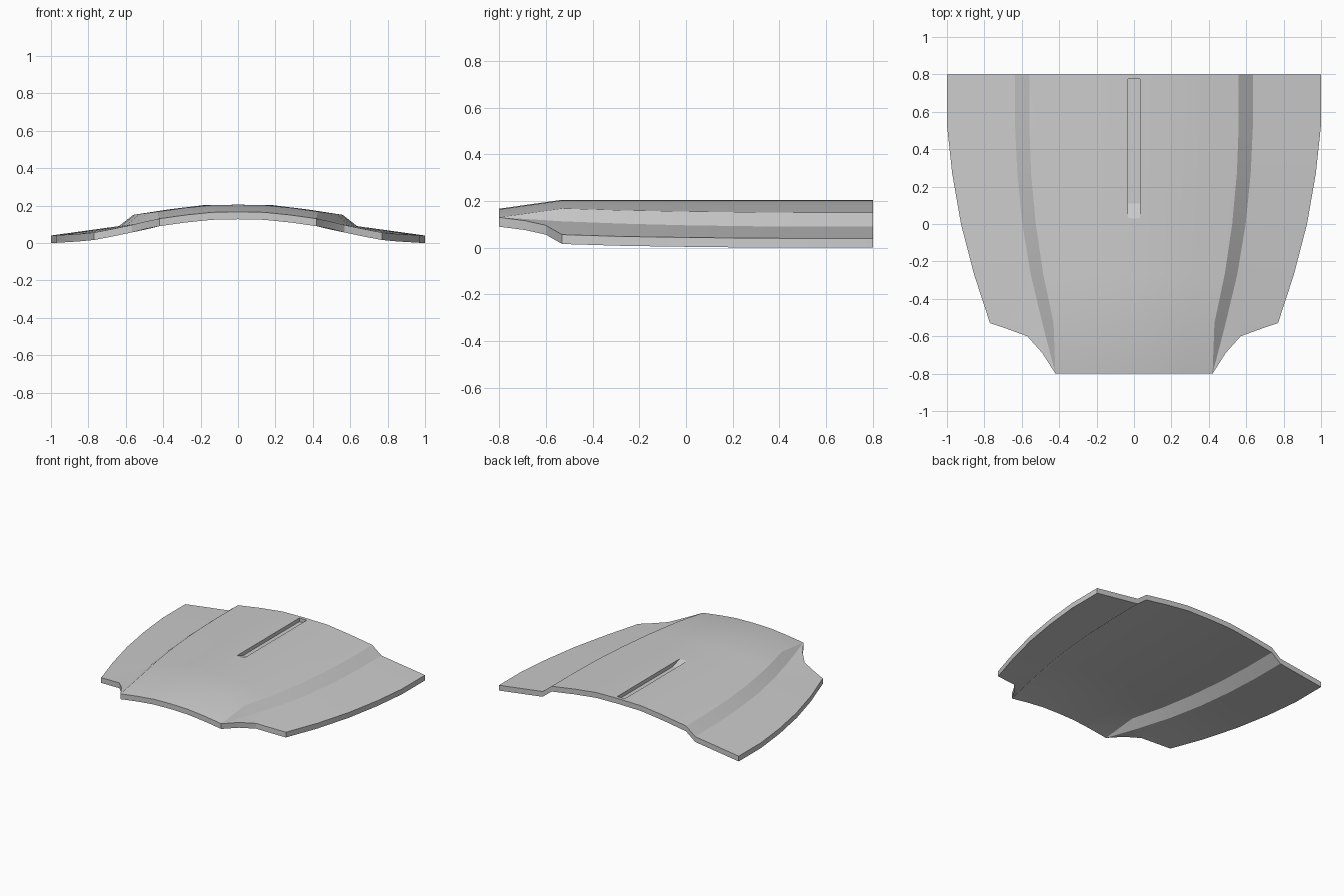
import bpy, bmesh

if "Cube" in bpy.data.objects:
    bpy.data.objects.remove(bpy.data.objects["Cube"])

THICK = 0.04

# stations: y, ridge x, ridge z, crease x, crease z, outer edge x, outer edge z
STATIONS = [
    (0.80, 0.56, 0.150, 0.637, 0.090, 1.000, 0.040),
    (0.53, 0.56, 0.150, 0.636, 0.090, 1.000, 0.040),
    (0.27, 0.55, 0.152, 0.624, 0.092, 0.972, 0.041),
    (0.00, 0.525, 0.155, 0.597, 0.096, 0.925, 0.044),
    (-0.27, 0.485, 0.160, 0.552, 0.103, 0.855, 0.048),
    (-0.53, 0.43, 0.168, 0.49, 0.113, 0.770, 0.056),
]
TIP = (0.42, -0.80, 0.13)
# scalloped headlight corner, from the tip outwards
SCALLOP = [(0.49, -0.69, 0.116), (0.57, -0.60, 0.096), (0.68, -0.56, 0.073)]


def crown(y, rx, rz, top):
    """Centre panel points from the middle out to the ridge."""
    return [(0, y, top), (rx / 3, y, top - 0.003),
            (rx * 2 / 3, y, rz + (top - rz) * 0.53), (rx, y, rz)]


def make_object(name, bm):
    mesh = bpy.data.meshes.new(name)
    bm.to_mesh(mesh)
    bm.free()
    ob = bpy.data.objects.new(name, mesh)
    bpy.context.collection.objects.link(ob)
    return ob


# hood skin, both halves
bm = bmesh.new()
for s in (1, -1):
    def vert(p):
        return bm.verts.new((p[0] * s, p[1], p[2]))

    rows = []
    for y, rx, rz, cx, cz, ex, ez in STATIONS:
        pts = crown(y, rx, rz, 0.205) + [(cx, y, cz), (ex, y, ez)]
        rows.append([vert(p) for p in pts])
    for a, b in zip(rows, rows[1:]):
        for i in range(len(a) - 1):
            bm.faces.new((a[i], a[i + 1], b[i + 1], b[i]))

    # nose strip
    last = rows[-1]
    nose = [vert(p) for p in crown(-0.8, TIP[0], TIP[2], 0.167)]
    for i in range(3):
        bm.faces.new((last[i], last[i + 1], nose[i + 1], nose[i]))
    bm.faces.new((last[3], last[4], nose[3]))

    # scalloped corner fan
    rim = [nose[3]] + [vert(p) for p in SCALLOP] + [last[5]]
    for a, b in zip(rim, rim[1:]):
        bm.faces.new((last[4], a, b))

# give the skin its thickness straight down
bmesh.ops.remove_doubles(bm, verts=bm.verts, dist=1e-4)
bmesh.ops.recalc_face_normals(bm, faces=bm.faces)
ext = bmesh.ops.extrude_face_region(bm, geom=bm.faces[:], use_keep_orig=True)
low = [g for g in ext["geom"] if isinstance(g, bmesh.types.BMVert)]
bmesh.ops.translate(bm, verts=low, vec=(0, 0, -THICK))
bmesh.ops.recalc_face_normals(bm, faces=bm.faces)
hood = make_object("hood_panel", bm)

# centre slot cutter with a ramped front end
bm = bmesh.new()
profile = [(0.775, 0.26), (0.775, 0.177), (0.11, 0.177), (0.03, 0.205), (0.03, 0.26)]
face = bm.faces.new([bm.verts.new((-0.031, y, z)) for y, z in profile])
ext = bmesh.ops.extrude_face_region(bm, geom=[face], use_keep_orig=True)
bmesh.ops.translate(bm, vec=(0.062, 0, 0),
                    verts=[g for g in ext["geom"] if isinstance(g, bmesh.types.BMVert)])
bmesh.ops.recalc_face_normals(bm, faces=bm.faces)
cutter = make_object("slot_cutter", bm)
cutter.hide_render = True

mod = hood.modifiers.new("slot", "BOOLEAN")
mod.operation = "DIFFERENCE"
mod.solver = "EXACT"
mod.object = cutter

# apply the slot, then shade
bpy.context.view_layer.objects.active = hood
hood.select_set(True)
bpy.ops.object.modifier_apply(modifier="slot")
bpy.data.objects.remove(cutter)
bpy.ops.object.shade_smooth_by_angle(angle=0.33)
